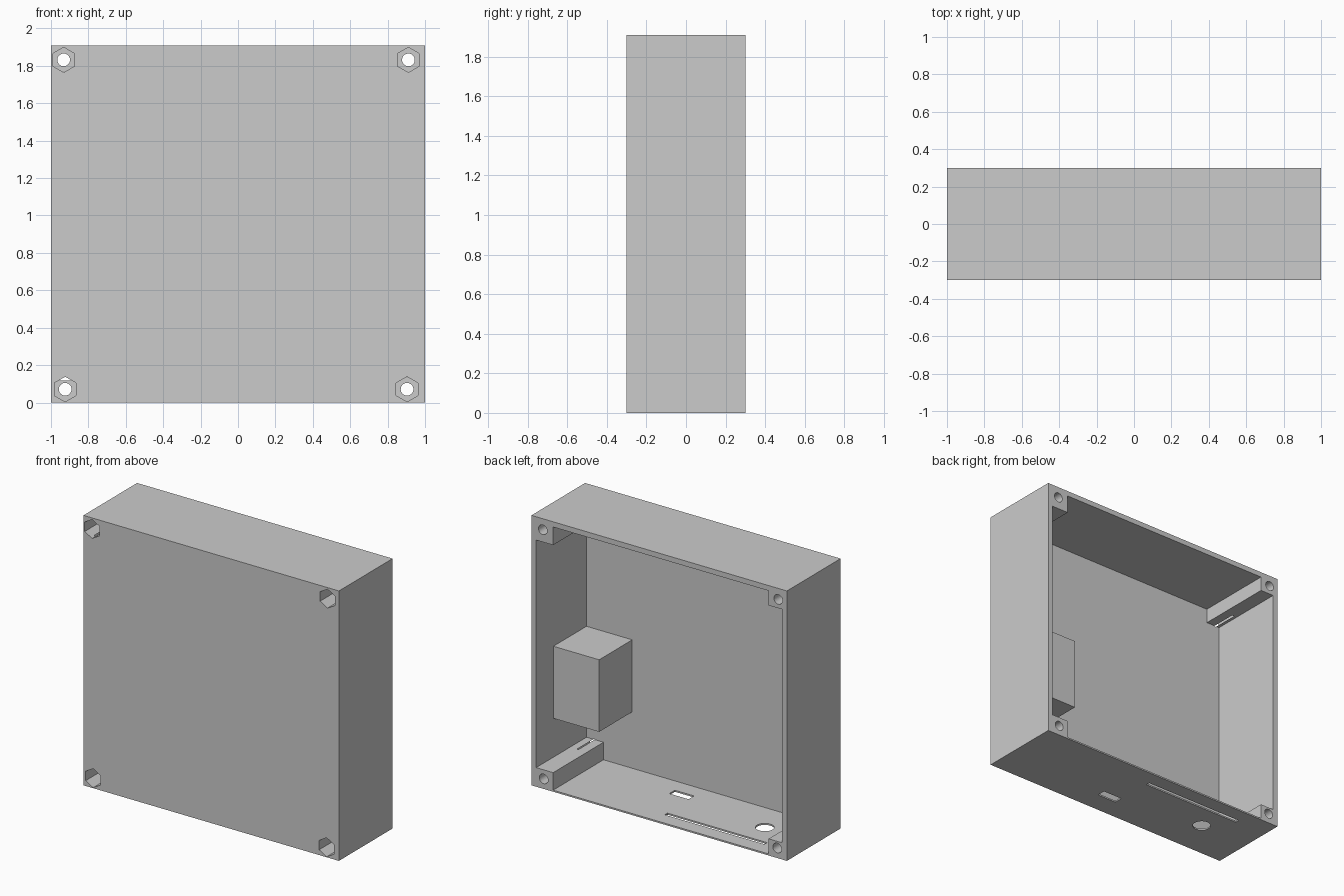
import bpy, bmesh, math
from mathutils import Vector

if "Cube" in bpy.data.objects:
    bpy.data.objects.remove(bpy.data.objects["Cube"])

W, D, H = 1.0, 0.3, 1.91          # half width, half depth, height
T, FLOOR = 0.037, 0.011           # wall and thin floor thickness


def prism(name, pts, direction):
    """Closed solid made by extruding a planar outline along a vector."""
    bm = bmesh.new()
    face = bm.faces.new([bm.verts.new(p) for p in pts])
    new = bmesh.ops.extrude_face_region(bm, geom=[face])["geom"]
    bmesh.ops.translate(bm, vec=Vector(direction),
                        verts=[v for v in new if isinstance(v, bmesh.types.BMVert)])
    bmesh.ops.recalc_face_normals(bm, faces=bm.faces)
    mesh = bpy.data.meshes.new(name)
    bm.to_mesh(mesh)
    bm.free()
    ob = bpy.data.objects.new(name, mesh)
    bpy.context.collection.objects.link(ob)
    return ob


def box(name, x0, x1, y0, y1, z0, z1):
    return prism(name, [(x0, y0, z0), (x1, y0, z0), (x1, y1, z0), (x0, y1, z0)],
                 (0, 0, z1 - z0))


def ring(radius, sides, turn=0.0):
    return [(radius * math.cos(turn + math.tau * i / sides),
             radius * math.sin(turn + math.tau * i / sides)) for i in range(sides)]


def combine(target, tool, operation):
    mod = target.modifiers.new(tool.name, "BOOLEAN")
    mod.operation = operation
    mod.solver = "EXACT"
    mod.object = tool
    bpy.context.view_layer.objects.active = target
    bpy.ops.object.modifier_apply(modifier=mod.name)
    bpy.data.objects.remove(tool)


# Outer case
case = box("enclosure_case", -W, W, -D, D, 0, H)

# Cavity open at the back; its notched corners leave the four screw posts
l, r, b, t = -W + T, W - T, FLOOR, H - T
outline = [(-0.857, b), (0.83, b), (0.83, 0.135), (r, 0.135),
           (r, 1.745), (0.83, 1.745), (0.83, t), (-0.857, t),
           (-0.857, 1.77), (l, 1.77), (l, 0.118), (-0.857, 0.118)]
cavity = prism("cavity", [(x, -D + T, z) for x, z in outline], (0, 0.8, 0))
combine(case, cavity, "DIFFERENCE")

# Solid block in the side corner, sunk slightly into the walls
combine(case, box("inner_block", 0.605, 0.98, -0.28, 0.107, 0.41, 0.92), "UNION")

# Hexagonal nut pockets in the front and screw holes through the posts
for cx, cz in [(-0.932, 1.832), (0.911, 1.832), (-0.924, 0.071), (0.904, 0.071)]:
    nut = prism("nut_pocket", [(cx + u, -0.4, cz + v) for u, v in ring(0.067, 6, math.pi / 2)],
                (0, 0.32, 0))
    combine(case, nut, "DIFFERENCE")
    screw = prism("screw_hole", [(cx + u, -0.5, cz + v) for u, v in ring(0.034, 32)], (0, 1, 0))
    combine(case, screw, "DIFFERENCE")

# Floor openings: port, long slot and round hole
combine(case, box("port_opening", 0.04, 0.19, -0.147, -0.085, -0.1, 0.05), "DIFFERENCE")
combine(case, box("long_slot", -0.75, 0.03, 0.165, 0.195, -0.1, 0.05), "DIFFERENCE")
round_hole = prism("round_hole", [(-0.605 + u, -0.017 + v, -0.1) for u, v in ring(0.06, 40)],
                   (0, 0, 0.15))
combine(case, round_hole, "DIFFERENCE")
